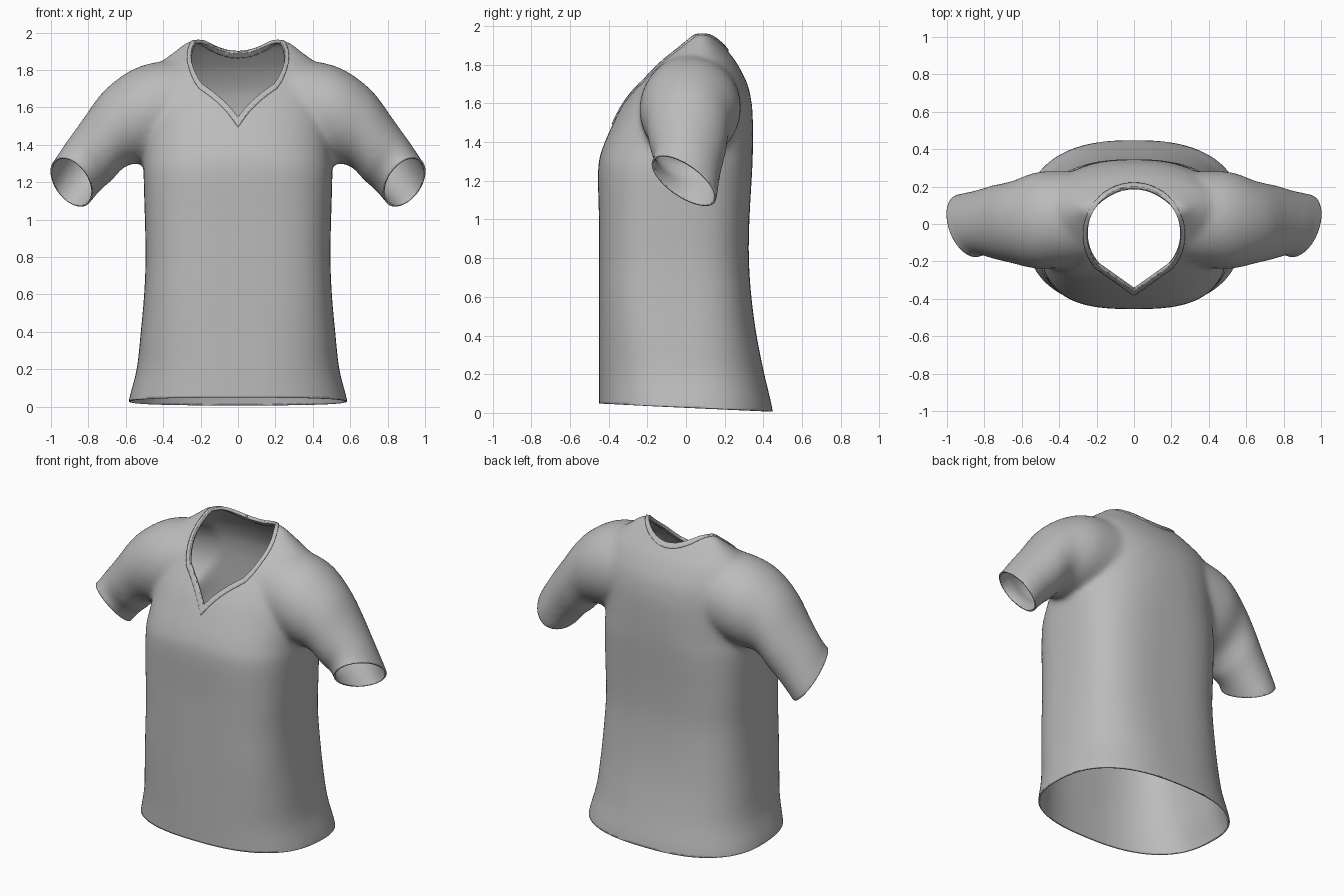
import bpy, bmesh, math
from mathutils import Vector as V

if "Cube" in bpy.data.objects:
    bpy.data.objects.remove(bpy.data.objects["Cube"])

fabric = bpy.data.materials.new("grey fabric")
fabric.diffuse_color = (0.5, 0.5, 0.5, 1)
fabric.use_nodes = True
fabric.node_tree.nodes["Principled BSDF"].inputs["Base Color"].default_value = fabric.diffuse_color
SEG = 64


def spline(rows, steps):
    """Catmull-Rom interpolation between rows of numbers."""
    out = []
    for i in range(len(rows) - 1):
        a, b, c, d = (rows[max(0, min(len(rows) - 1, i + k))] for k in (-1, 0, 1, 2))
        for s in range(steps):
            t = s / steps
            out.append([0.5 * (2 * q + (r - p) * t + (2 * p - 5 * q + 4 * r - w) * t * t
                               + (3 * q - p - 3 * r + w) * t ** 3)
                        for p, q, r, w in zip(a, b, c, d)])
    return out + [list(rows[-1])]


def loft(bm, rings):
    """Closed tube through rings of points."""
    loops = [[bm.verts.new(p) for p in ring] for ring in rings]
    for a, b in zip(loops, loops[1:]):
        for i in range(SEG):
            j = (i + 1) % SEG
            bm.faces.new((a[i], a[j], b[j], b[i]))
    bm.faces.new(loops[0])
    bm.faces.new(loops[-1])


def power(v, n):
    return math.copysign(abs(v) ** (2 / n), v)


angles = [2 * math.pi * i / SEG for i in range(SEG)]

# Torso: height, half width, front y, back y, squareness
torso = [
    (-0.10, 0.60, -0.450, 0.46, 2.5), (0.03, 0.585, -0.45, 0.445, 2.5),
    (0.20, 0.542, -0.45, 0.405, 2.6), (0.40, 0.520, -0.45, 0.365, 2.8),
    (0.60, 0.502, -0.45, 0.338, 3.0), (0.80, 0.494, -0.45, 0.325, 3.0),
    (1.00, 0.498, -0.45, 0.328, 3.0), (1.25, 0.505, -0.455, 0.342, 2.8),
    (1.36, 0.500, -0.435, 0.346, 2.6), (1.50, 0.500, -0.375, 0.346, 2.4),
    (1.60, 0.500, -0.322, 0.340, 2.3), (1.70, 0.500, -0.250, 0.318, 2.2),
    (1.80, 0.460, -0.165, 0.268, 2.2), (1.86, 0.390, -0.10, 0.225, 2.2),
    (1.91, 0.325, -0.04, 0.185, 2.2), (1.955, 0.27, 0.02, 0.14, 2.2),
]
# Sleeve: centre, upward half axis, backward half axis
sleeve = [
    (0.25, 0.03, 1.600, 0.00, 0.00, 0.26, 0.00, 0.25, 0.0),
    (0.50, 0.02, 1.565, 0.01, 0.00, 0.26, 0.00, 0.26, 0.0),
    (0.65, 0.01, 1.495, 0.05, 0.00, 0.21, 0.00, 0.22, 0.0),
    (0.755, 0.01, 1.37, 0.075, 0.01, 0.165, 0.00, 0.195, -0.02),
    (0.83, 0.005, 1.28, 0.10, 0.05, 0.10, -0.01, 0.165, -0.08),
    (0.89, -0.01, 1.20, 0.11, 0.09, 0.04, -0.02, 0.145, -0.125),
    (0.92, -0.035, 1.165, 0.11, 0.09, 0.04, -0.02, 0.145, -0.125),
]

bm = bmesh.new()
loft(bm, [[(w * power(math.cos(a), n),
            (f + b) / 2 + (b - f) / 2 * power(math.sin(a), n), z) for a in angles]
          for z, w, f, b, n in spline(torso, 4)])
for side in (-1, 1):
    rings = []
    for r in spline(sleeve, 6):
        c, u, v = V(r[:3]), V(r[3:6]), V(r[6:])
        pts = [c + u * math.cos(a) + v * math.sin(a) for a in angles]
        rings.append([(side * p.x, p.y, p.z) for p in pts])
    loft(bm, rings)
bmesh.ops.recalc_face_normals(bm, faces=bm.faces)


def add_object(name, bm):
    mesh = bpy.data.meshes.new(name)
    bm.to_mesh(mesh)
    ob = bpy.data.objects.new(name, mesh)
    bpy.context.collection.objects.link(ob)
    mesh.materials.append(fabric)
    return ob


# Merge torso and sleeves into one soft skin
blank = add_object("shirt_blank", bm)
bm.free()
remesh = blank.modifiers.new("merge", 'REMESH')
remesh.mode = 'VOXEL'
remesh.voxel_size = 0.017
smooth = blank.modifiers.new("soften", 'SMOOTH')
smooth.factor = 0.5
smooth.iterations = 14
bpy.context.view_layer.update()
skin = bpy.data.meshes.new_from_object(
    blank.evaluated_get(bpy.context.evaluated_depsgraph_get()))
bpy.data.objects.remove(blank)
bm = bmesh.new()
bm.from_mesh(skin)


def cut(pick, co, no, clear):
    faces = [f for f in bm.faces if pick(f.calc_center_median())]
    geom = set(faces)
    for f in faces:
        geom.update(f.edges)
        geom.update(f.verts)
    bmesh.ops.bisect_plane(bm, geom=list(geom), dist=1e-5, plane_co=co,
                           plane_no=no, clear_outer=clear)


# Open the hem and the cuffs
cut(lambda c: c.z < 0.3, (0, 0, 0.028), (0, -0.045, -1), True)
for side in (-1, 1):
    cut(lambda c: c.x * side > 0.67, (side * 0.89, -0.01, 1.20),
        (side * 0.6, -0.49, -0.64), True)


# V-neck outline seen from above: round back with a pointed front
def neckline(grow):
    r = 0.25 + grow
    pts = [V((r * math.cos(a), -0.055 + r * math.sin(a)))
           for a in (math.radians(-40 + 260 * i / 36) for i in range(37))]
    return pts + [V((0, -0.352 - grow * 1.2))]


def inside(c, pts):
    return c.z > 1.4 and all((q - p).cross(c.xy - p) > 0
                             for p, q in zip(pts, pts[1:] + pts[:1]))


opening, band_edge = neckline(0), neckline(0.022)
for outline in (opening, band_edge):
    for p, q in zip(outline, outline[1:] + outline[:1]):
        mid, d = (p + q) / 2, q - p
        reach = d.length / 2 + 0.03
        cut(lambda c: c.z > 1.4 and (c.xy - mid).length < reach,
            (mid.x, mid.y, 0), (d.y, -d.x, 0), False)
bmesh.ops.delete(bm, context='FACES', geom=[
    f for f in bm.faces if inside(f.calc_center_median(), opening)])
bmesh.ops.remove_doubles(bm, verts=bm.verts, dist=0.0008)


def finish(name, bm, thickness, offset):
    for f in bm.faces:
        f.smooth = True
    ob = add_object(name, bm)
    solid = ob.modifiers.new("cloth thickness", 'SOLIDIFY')
    solid.thickness = thickness
    solid.offset = offset
    bpy.context.view_layer.objects.active = ob
    ob.select_set(True)
    bpy.ops.object.shade_smooth_by_angle(angle=math.radians(45))
    ob.select_set(False)


finish("shirt_body", bm, 0.010, -1)

# Collar: thicker band around the neck opening
bmesh.ops.delete(bm, context='FACES', geom=[
    f for f in bm.faces if not inside(f.calc_center_median(), band_edge)])
finish("collar_band", bm, 0.02, -0.3)
bm.free()
